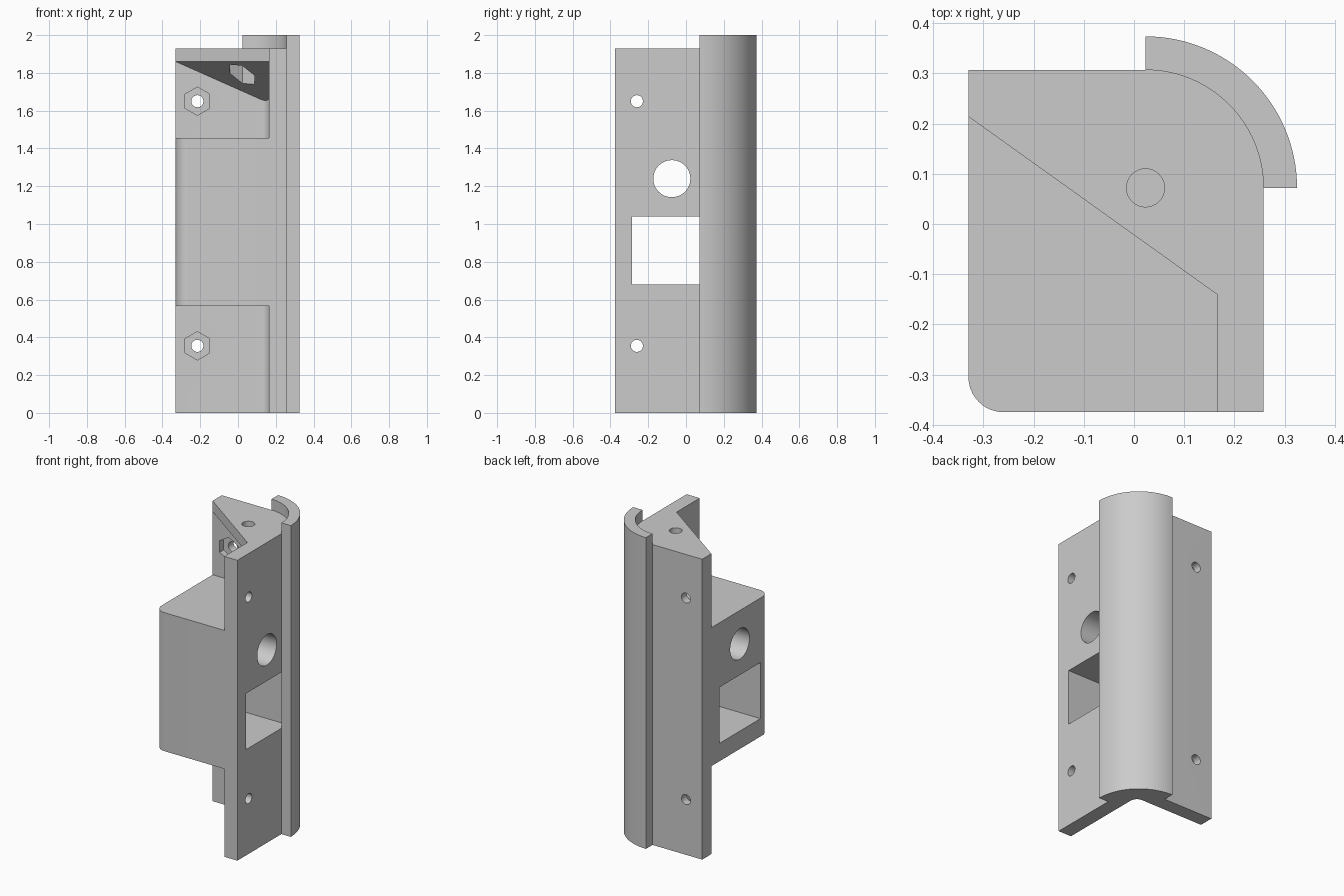
import bpy, bmesh, math
from mathutils import Matrix, Vector

cube = bpy.data.objects.get("Cube")
if cube:
    bpy.data.objects.remove(cube, do_unlink=True)

grey = bpy.data.materials.new("plain_grey")
grey.use_nodes = True
grey.diffuse_color = (0.6, 0.6, 0.6, 1)
grey.node_tree.nodes["Principled BSDF"].inputs["Base Color"].default_value = (0.6, 0.6, 0.6, 1)

# Main dimensions
LEFT, RIGHT, FRONT, BACK = -0.33, 0.258, -0.375, 0.307
IN_X, IN_Y = 0.165, 0.214
CX, CY, R_BODY, R_TUBE = 0.023, 0.072, 0.235, 0.302
TOP = 1.93


def arc(cx, cy, r, start, end, n):
    angles = [math.radians(start + (end - start) * i / n) for i in range(n + 1)]
    return [(cx + r * math.cos(a), cy + r * math.sin(a)) for a in angles]


def prism(name, points, bottom, top):
    """Extrude an outline; bottom may be a function of x and y."""
    low = bottom if callable(bottom) else lambda x, y: bottom
    bm = bmesh.new()
    lower = [bm.verts.new((x, y, low(x, y))) for x, y in points]
    upper = [bm.verts.new((x, y, top)) for x, y in points]
    bm.faces.new(lower[::-1])
    bm.faces.new(upper)
    n = len(points)
    for i in range(n):
        j = (i + 1) % n
        bm.faces.new((lower[i], lower[j], upper[j], upper[i]))
    bmesh.ops.recalc_face_normals(bm, faces=bm.faces[:])
    mesh = bpy.data.meshes.new(name)
    bm.to_mesh(mesh)
    bm.free()
    mesh.materials.append(grey)
    obj = bpy.data.objects.new(name, mesh)
    bpy.context.collection.objects.link(obj)
    return obj


def rod(name, centre, r, length, axis, sides=32):
    """Round or hexagonal cutter centred on a point, along an axis."""
    obj = prism(name, arc(0, 0, r, 90, 90 + 360 * (sides - 1) / sides, sides - 1),
                -length / 2, length / 2)
    turn = {"x": Matrix.Rotation(math.pi / 2, 4, "Y") @ Matrix.Rotation(math.pi / 2, 4, "Z"),
            "y": Matrix.Rotation(math.pi / 2, 4, "X"),
            "z": Matrix.Identity(4)}[axis]
    if axis == "x":  # hexagon points face up
        turn = Matrix.Rotation(math.pi / 2, 4, "Z") @ Matrix.Rotation(math.pi / 2, 4, "X")
    obj.data.transform(Matrix.Translation(Vector(centre)) @ turn)
    return obj


def combine(target, tool, operation):
    tool.hide_render = True
    mod = target.modifiers.new("combine", "BOOLEAN")
    mod.operation, mod.solver, mod.object = operation, "EXACT", tool
    bpy.context.view_layer.objects.active = target
    bpy.ops.object.modifier_apply(modifier=mod.name)
    bpy.data.objects.remove(tool, do_unlink=True)


# Angle-shaped wall with a rounded outer and inner corner
outer = arc(CX, CY, R_BODY, 0, 90, 32)
inner = arc(IN_X - 0.047, IN_Y - 0.047, 0.047, 90, 0, 10)
body = prism("corner_bracket",
             [(IN_X, FRONT), (RIGHT, FRONT)] + outer + [(LEFT, BACK), (LEFT, IN_Y)] + inner,
             0, TOP)

# Solid block across the middle with one rounded corner
block = prism("block", arc(LEFT + 0.07, FRONT + 0.07, 0.07, 180, 270, 12)
              + [(0.2, FRONT), (0.2, 0.25), (LEFT, 0.25)], 0.565, 1.455)
combine(body, block, "UNION")

# Triangular top gusset with a sloping underside
across = Vector((0.354, 0.495)).normalized()


def slope(x, y):
    return 1.86 - 0.765 * across.dot(Vector((x - LEFT, y - IN_Y)))


gusset = prism("gusset", [(LEFT, IN_Y), (IN_X, -0.14), (0.2, -0.14),
                          (0.2, 0.25), (LEFT, 0.25)], slope, TOP)
combine(body, gusset, "UNION")

# Window and round bore through the block
window = prism("window", [(-0.5, -0.285), (0.5, -0.285), (0.5, 0.133), (-0.5, 0.133)], 0.68, 1.04)
combine(body, window, "DIFFERENCE")
combine(body, rod("bore", (0, -0.075, 1.24), 0.098, 1, "x", 48), "DIFFERENCE")

# Screw holes with hexagonal nut pockets on the inner faces
for z in (0.355, 1.65):
    combine(body, rod("hole", (-0.215, 0.25, z), 0.032, 0.3, "y"), "DIFFERENCE")
    combine(body, rod("pocket", (-0.215, IN_Y, z), 0.075, 0.08, "y", 6), "DIFFERENCE")
    combine(body, rod("hole", (0.22, -0.26, z), 0.032, 0.3, "x"), "DIFFERENCE")
    combine(body, rod("pocket", (IN_X, -0.26, z), 0.075, 0.08, "x", 6), "DIFFERENCE")

# Vertical hole in the gusset with its nut pocket
combine(body, rod("hole", (CX, CY, 1.85), 0.038, 0.5, "z"), "DIFFERENCE")
combine(body, rod("pocket", (CX, CY, 1.76), 0.075, 0.2, "z", 6), "DIFFERENCE")

# Quarter-round outer shell, standing slightly above the wall
shell = prism("quarter_round_shell", arc(CX, CY, R_TUBE, 0, 90, 32) + outer[::-1], 0, 2)

# Smooth curved faces, crisp edges
for obj in (body, shell):
    bpy.ops.object.select_all(action="DESELECT")
    obj.select_set(True)
    bpy.context.view_layer.objects.active = obj
    bpy.ops.object.shade_smooth_by_angle(angle=math.radians(25))
